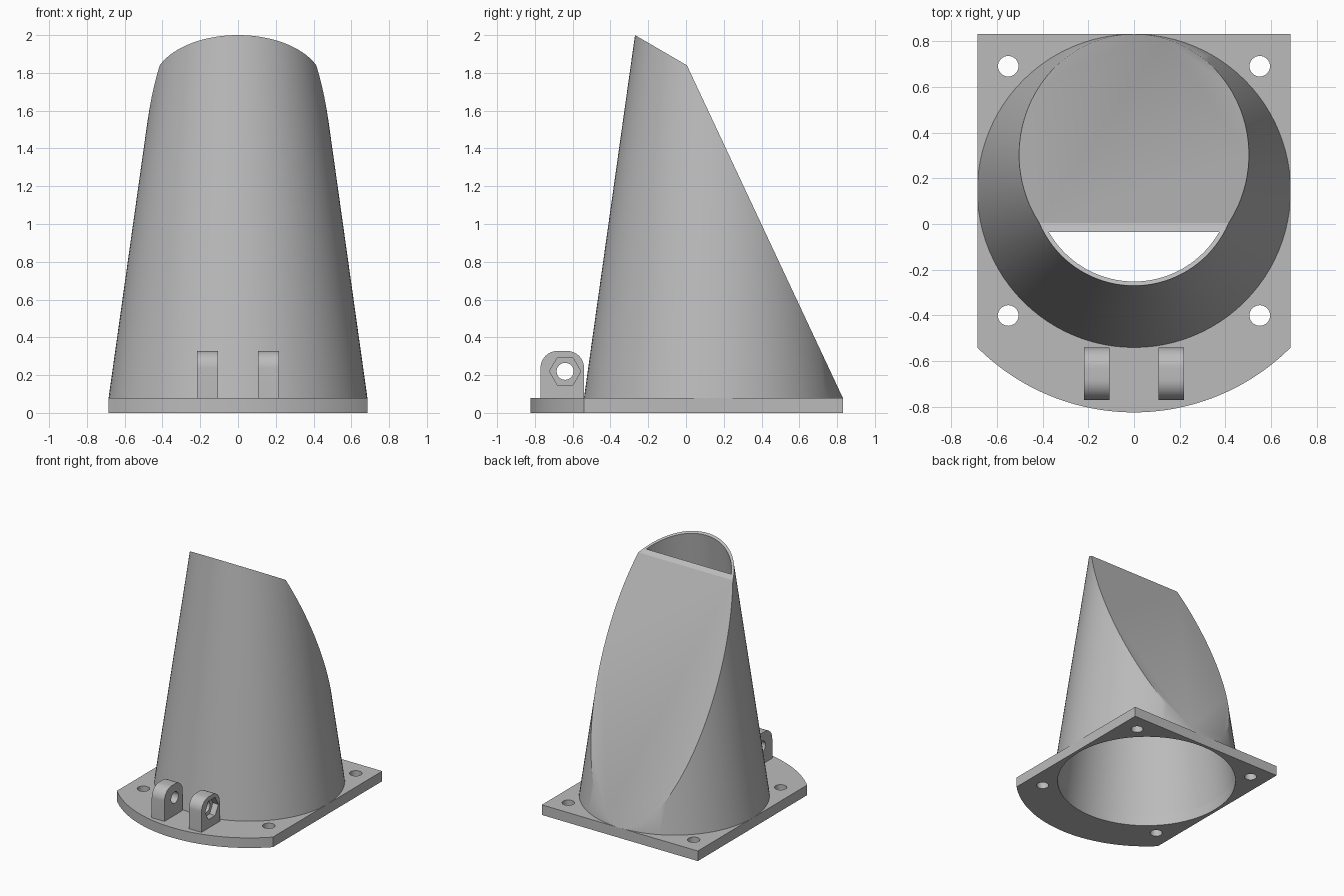
import bpy, bmesh, math
from mathutils import Vector

if "Cube" in bpy.data.objects:
    bpy.data.objects.remove(bpy.data.objects["Cube"])

AXIS_Y = 0.145      # centre line of the funnel
HALF = 0.685        # half width of plate, radius of funnel foot
PLATE = 0.08        # plate thickness
TOP = 2.0

grey = bpy.data.materials.new("grey plastic")
grey.use_nodes = True
colour = (0.5, 0.5, 0.5, 1)
grey.diffuse_color = colour
grey.node_tree.nodes["Principled BSDF"].inputs["Base Color"].default_value = colour


def finish(name, bm):
    bmesh.ops.recalc_face_normals(bm, faces=bm.faces)
    mesh = bpy.data.meshes.new(name)
    bm.to_mesh(mesh)
    bm.free()
    mesh.materials.append(grey)
    ob = bpy.data.objects.new(name, mesh)
    bpy.context.collection.objects.link(ob)
    return ob


def prism(name, outline, direction):
    """Extrude a closed outline of 3D points along a direction."""
    bm = bmesh.new()
    face = bm.faces.new([bm.verts.new(p) for p in outline])
    new = bmesh.ops.extrude_face_region(bm, geom=[face])["geom"]
    bmesh.ops.translate(bm, vec=direction,
                        verts=[v for v in new if isinstance(v, bmesh.types.BMVert)])
    return finish(name, bm)


def arc(cx, cy, r, start, end, steps):
    angles = [math.radians(start + (end - start) * i / steps) for i in range(steps + 1)]
    return [(cx + r * math.cos(a), cy + r * math.sin(a)) for a in angles]


def frustum(name, rings, planes):
    """Stack circles (radius, z) into a solid and slice it with planes."""
    bm = bmesh.new()
    n = 96
    loops = [[bm.verts.new((x, y, z)) for x, y in arc(0, AXIS_Y, r, 0, 360, n)[:-1]]
             for r, z in rings]
    for low, high in zip(loops, loops[1:]):
        for i in range(n):
            j = (i + 1) % n
            bm.faces.new((low[i], low[j], high[j], high[i]))
    bm.faces.new(loops[0][::-1])
    bm.faces.new(loops[-1])
    for point, normal in planes:
        cut = bmesh.ops.bisect_plane(bm, geom=bm.verts[:] + bm.edges[:] + bm.faces[:],
                                     dist=1e-5, plane_co=point, plane_no=normal,
                                     clear_outer=True)["geom_cut"]
        edges = [e for e in cut if isinstance(e, bmesh.types.BMEdge) and e.is_boundary]
        bmesh.ops.contextual_create(bm, geom=edges)
    return finish(name, bm)


def subtract(target, cutters):
    for cutter in cutters:
        mod = target.modifiers.new("cut", "BOOLEAN")
        mod.operation = "DIFFERENCE"
        mod.solver = "EXACT"
        mod.object = cutter
    bpy.context.view_layer.objects.active = target
    for mod in list(target.modifiers):
        bpy.ops.object.modifier_apply(modifier=mod.name)


# Slanted back panel and slanted rim
back_foot = Vector((0, 0.83, PLATE))
back_top = Vector((0, 0.005, 1.84))
slope = back_top - back_foot
back_normal = Vector((0, slope.z, -slope.y)).normalized()
rim_normal = Vector((0, 0.16, 0.275)).normalized()
rim_point = Vector((0, -0.27, TOP))

funnel = frustum("funnel", [(HALF, PLATE), (0.415, TOP), (0.345, 2.5)],
                 [(back_foot, back_normal), (rim_point, rim_normal)])
bore = frustum("bore_cutter", [(0.66, -0.1), (0.66, PLATE), (0.395, TOP), (0.326, 2.5)],
               [(back_foot - back_normal * 0.026, back_normal)])

# Base plate: square back, round front
corner = math.hypot(HALF, HALF)
outline = [(HALF, 0.83), (-HALF, 0.83)] + arc(0, AXIS_Y, corner, 225, 315, 48)
plate = prism("base_plate", [(x, y, 0) for x, y in outline], (0, 0, PLATE))

screw_holes = []
for sx in (-1, 1):
    for sy in (-1, 1):
        ring = arc(sx * 0.55, AXIS_Y + sy * 0.545, 0.045, 0, 360, 32)[:-1]
        screw_holes.append(prism("screw_hole_cutter", [(x, y, -0.1) for x, y in ring],
                                 (0, 0, 0.4)))

subtract(funnel, [bore])
subtract(plate, [bore] + screw_holes)

# Hinge lugs with a pin hole, and a nut pocket on the left one
PIN = (-0.64, 0.22)
shape = ([(-0.77, PLATE), (-0.54, PLATE)] + arc(-0.63, 0.238, 0.09, 0, 90, 12)
         + arc(-0.68, 0.238, 0.09, 90, 180, 12))
pin = prism("pin_cutter", [(-0.5, y, z) for y, z in arc(*PIN, 0.045, 0, 360, 32)[:-1]],
            (1, 0, 0))
nut = prism("nut_cutter", [(0.17, y, z) for y, z in arc(*PIN, 0.083, 0, 360, 6)[:-1]],
            (0.2, 0, 0))
lugs = []
for name, x, cutters in (("left_lug", 0.107, [pin, nut]), ("right_lug", -0.218, [pin])):
    lug = prism(name, [(x, y, z) for y, z in shape], (0.111, 0, 0))
    subtract(lug, cutters)
    lugs.append(lug)

for cutter in [bore, pin, nut] + screw_holes:
    bpy.data.objects.remove(cutter)

# Smooth the curved walls, keep the edges sharp
bpy.ops.object.select_all(action="DESELECT")
for ob in [funnel, plate] + lugs:
    ob.select_set(True)
bpy.context.view_layer.objects.active = funnel
bpy.ops.object.shade_smooth_by_angle(angle=math.radians(30))
